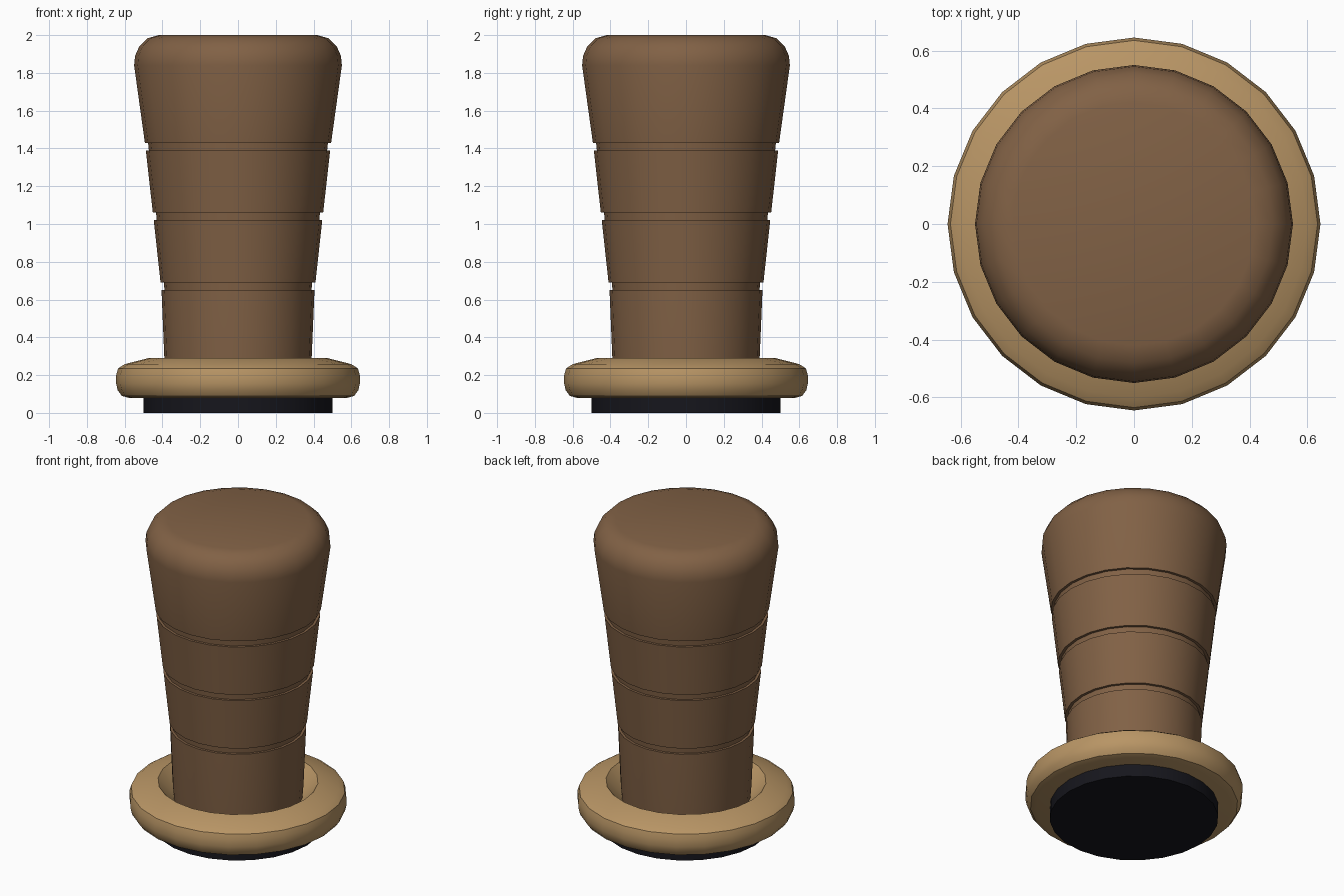
import bpy, bmesh, math

if "Cube" in bpy.data.objects:
    bpy.data.objects.remove(bpy.data.objects["Cube"])

SIDES = 24


def material(name, rgb):
    m = bpy.data.materials.new(name)
    m.diffuse_color = (*rgb, 1)
    m.use_nodes = True
    m.node_tree.nodes["Principled BSDF"].inputs["Base Color"].default_value = m.diffuse_color
    return m


def lathe(name, profile, mat):
    """Spin an (r, z) profile, listed bottom to top, and cap both ends."""
    bm = bmesh.new()
    rings = [[bm.verts.new((r * math.cos(math.tau * i / SIDES),
                            r * math.sin(math.tau * i / SIDES), z))
              for i in range(SIDES)] for r, z in profile]
    for a, b in zip(rings, rings[1:]):
        for i in range(SIDES):
            j = (i + 1) % SIDES
            bm.faces.new((a[i], a[j], b[j], b[i]))
    bm.faces.new(rings[0][::-1])
    bm.faces.new(rings[-1])
    me = bpy.data.meshes.new(name)
    bm.to_mesh(me)
    bm.free()
    ob = bpy.data.objects.new(name, me)
    bpy.context.collection.objects.link(ob)
    me.materials.append(mat)
    bpy.ops.object.select_all(action='DESELECT')
    ob.select_set(True)
    bpy.context.view_layer.objects.active = ob
    bpy.ops.object.shade_smooth_by_angle(angle=math.radians(35))
    return ob


brown = material("dark_wood", (0.22, 0.12, 0.06))
tan = material("light_wood", (0.48, 0.30, 0.13))
black = material("rubber", (0.008, 0.008, 0.012))

# Rubber pad under the base
lathe("rubber_pad", [(0.5, 0), (0.5, 0.1)], black)

# Rounded base with a dished top
lathe("base", [(0.58, 0.08), (0.615, 0.09), (0.637, 0.12), (0.645, 0.155),
               (0.645, 0.20), (0.635, 0.235), (0.60, 0.258), (0.475, 0.29),
               (0.38, 0.19)], tan)

# Tapered handle with three cut grooves and a rounded top
handle = [(0.38, 0.15), (0.39, 0.29)]
for z, r in ((0.65, 0.405), (1.02, 0.446), (1.39, 0.488)):
    handle += [(r, z), (r - 0.016, z), (r - 0.012, z + 0.04), (r + 0.005, z + 0.04)]
handle += [(0.55, 1.84), (0.545, 1.89), (0.523, 1.94), (0.48, 1.983), (0.42, 2.0)]
lathe("handle", handle, brown)
